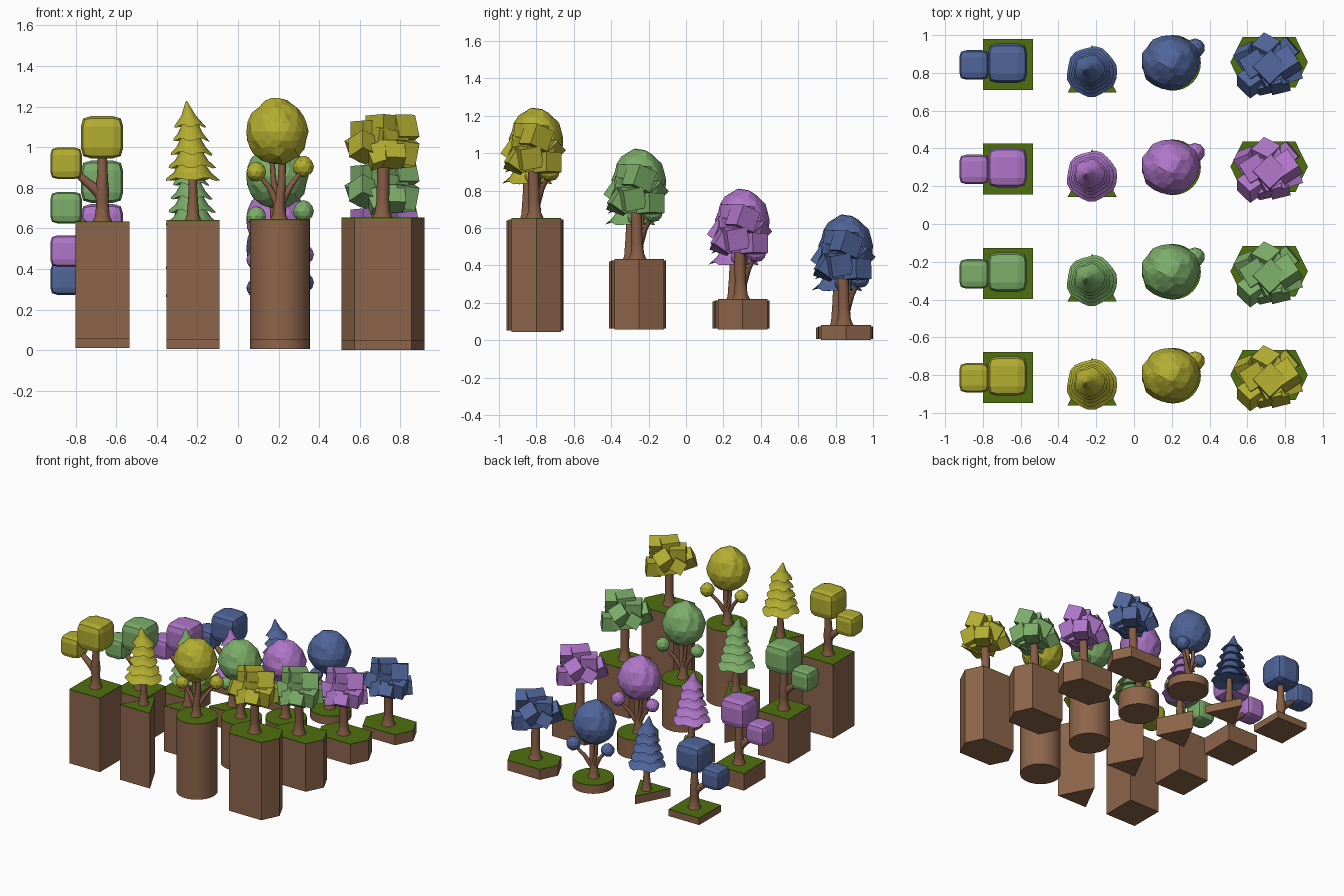
import bpy, bmesh, math, random
from mathutils import Vector, Euler

if "Cube" in bpy.data.objects:
    bpy.data.objects.remove(bpy.data.objects["Cube"])


def material(name, rgb):
    m = bpy.data.materials.new(name)
    m.diffuse_color = (*rgb, 1)
    m.use_nodes = True
    m.node_tree.nodes["Principled BSDF"].inputs["Base Color"].default_value = m.diffuse_color
    return m


SOIL = material("soil", (0.27, 0.13, 0.07))
BARK = material("bark", (0.24, 0.11, 0.06))
GRASS = material("grass", (0.08, 0.16, 0.005))
YELLOW = material("yellow_leaves", (0.45, 0.42, 0.03))
GREEN = material("green_leaves", (0.2, 0.42, 0.14))
PURPLE = material("purple_leaves", (0.43, 0.18, 0.58))
BLUE = material("blue_leaves", (0.08, 0.13, 0.32))


def finish(bm, name, mat, offset, smooth=False):
    bmesh.ops.recalc_face_normals(bm, faces=bm.faces[:])
    me = bpy.data.meshes.new(name)
    if smooth:
        for f in bm.faces:
            f.smooth = len(f.verts) == 4
    bm.to_mesh(me)
    bm.free()
    me.materials.append(mat)
    ob = bpy.data.objects.new(name, me)
    ob.location = offset
    bpy.context.collection.objects.link(ob)
    return ob


def loft(bm, rings):
    """Skin a list of equal-length vertex rings and cap both ends."""
    vs = [[bm.verts.new(p) for p in r] for r in rings]
    n = len(vs[0])
    for a, b in zip(vs, vs[1:]):
        for i in range(n):
            j = (i + 1) % n
            bm.faces.new((a[i], a[j], b[j], b[i]))
    bm.faces.new(vs[0][::-1])
    bm.faces.new(vs[-1])


def prism(name, outline, z0, z1, mat, offset, smooth=False):
    bm = bmesh.new()
    loft(bm, [[(x, y, z) for x, y in outline] for z in (z0, z1)])
    finish(bm, name, mat, offset, smooth)


def tube(name, pts, offset, n=10):
    """Tapered limb through points (x, y, z, radius)."""
    bm = bmesh.new()
    rings = []
    for i, p in enumerate(pts):
        a, b = pts[max(i - 1, 0)], pts[min(i + 1, len(pts) - 1)]
        t = (Vector(b[:3]) - Vector(a[:3])).normalized()
        if i == 0 and t.z > 0.9:
            t = Vector((0, 0, 1))
        u = t.cross(Vector((0, 1, 0))).normalized()
        v = t.cross(u)
        rings.append([Vector(p[:3]) + p[3] * (math.cos(k * math.tau / n) * u + math.sin(k * math.tau / n) * v)
                      for k in range(n)])
    loft(bm, rings)
    finish(bm, name, BARK, offset, True)


def puffy_cube(name, c, h, mat, offset):
    """Cube with bulged faces and blunted edges."""
    bm = bmesh.new()
    bmesh.ops.create_cube(bm, size=2)
    bmesh.ops.subdivide_edges(bm, edges=bm.edges[:], cuts=2, use_grid_fill=True)
    for v in bm.verts:
        ext = sum(abs(k) > 0.9 for k in v.co)
        full = (1, 1, 0.89, 0.82)[ext]
        v.co = Vector([math.copysign(full if abs(k) > 0.9 else 0.52, k) for k in v.co]) * h + Vector(c)
    finish(bm, name, mat, offset)


def blob(name, c, r, mat, offset, sub, seed):
    """Faceted egg-shaped leaf ball."""
    rnd = random.Random(seed)
    bm = bmesh.new()
    bmesh.ops.create_icosphere(bm, subdivisions=sub, radius=1)
    for v in bm.verts:
        p = v.co * rnd.uniform(0.97, 1.05)
        taper = 1 - 0.12 * max(p.z, 0)
        v.co = (c[0] + p.x * r[0] * taper, c[1] + p.y * r[1] * taper, c[2] + p.z * r[2])
    finish(bm, name, mat, offset)


def skirt(name, x, y, tier, lean, mat, offset, seed, n=22):
    """Jagged cone tier of the pine."""
    z0, r0, z1, r1 = tier
    rnd = random.Random(seed)
    rings = [[], [], [], []]
    for k in range(n):
        a = k * math.tau / n
        c, s = math.cos(a), math.sin(a)
        jag = (k // 2 % 2) * 0.012 + rnd.uniform(0, 0.006)
        rr = r0 - jag * 0.6
        mid = r1 + (r0 - r1) * 0.42
        zm = z0 + (z1 - z0) * 0.45
        for ring, r, z, dx in ((0, r0 * 0.55, z0 + 0.025, 0), (1, rr, z0 + jag, 0),
                               (2, mid, zm, lean * 0.4), (3, r1, z1, lean)):
            rings[ring].append((x + dx + r * c, y + r * s, z))
    bm = bmesh.new()
    loft(bm, rings)
    finish(bm, name, mat, offset)


# Pedestal outlines (x, y) in the front row, with their top and bottom lift
Y = -0.812
square = [(-0.80, Y - 0.135), (-0.535, Y - 0.135), (-0.535, Y + 0.135), (-0.80, Y + 0.135)]
triangle = [(-0.352, -0.961), (-0.091, -0.961), (-0.222, -0.708)]
circle = [(0.207 + 0.147 * math.cos(k * math.tau / 32), -0.803 + 0.147 * math.sin(k * math.tau / 32))
          for k in range(32)]
hexagon = [(0.715 + sx, -0.80 + sy) for sx, sy in
           ((0.205, 0), (0.14, 0.133), (-0.14, 0.133), (-0.205, 0), (-0.14, -0.133), (0.14, -0.133))]
PEDESTALS = [("square", square, 0.635, 0.010), ("triangle", triangle, 0.64, 0.006),
             ("round", circle, 0.645, 0.006), ("hexagon", hexagon, 0.653, 0)]

PINE = [(0.832, 0.138, 0.925, 0.06), (0.895, 0.122, 0.985, 0.052), (0.96, 0.107, 1.05, 0.046),
        (1.028, 0.093, 1.115, 0.04), (1.095, 0.082, 1.227, 0.003)]

# Cube clusters: x, y, z, half size
CUBES = [(0.72, -0.83, 1.09, 0.065), (0.635, -0.81, 1.07, 0.058), (0.805, -0.80, 1.085, 0.058),
         (0.60, -0.765, 1.0, 0.047), (0.62, -0.90, 1.0, 0.053), (0.70, -0.735, 1.03, 0.055),
         (0.815, -0.84, 0.98, 0.057), (0.765, -0.895, 0.965, 0.05), (0.69, -0.905, 0.96, 0.05),
         (0.80, -0.74, 0.95, 0.053), (0.72, -0.82, 1.0, 0.085)]

# Rows: colour name, leaves, y shift, z shift, pedestal bottom
ROWS = [("yellow", YELLOW, 0, 0, 0.045), ("green", GREEN, 0.55, -0.219, 0.058),
        ("purple", PURPLE, 1.103, -0.433, 0.058), ("blue", BLUE, 1.656, -0.571, 0.0)]

for row, leaf, dy, dz, bottom in ROWS:
    off = (0, dy, dz)
    # Pedestals with grass tops
    for name, outline, top, lift in PEDESTALS:
        rnd = name == "round"
        prism(f"{row}_{name}_pedestal", outline, bottom + lift - dz, top - 0.006, SOIL, off, rnd)
        prism(f"{row}_{name}_grass", outline, top - 0.006, top, GRASS, off, rnd)

    # Block tree with a side branch
    tube(f"{row}_block_trunk", [(-0.668, -0.807, 0.63, 0.05), (-0.668, -0.807, 0.66, 0.036),
         (-0.668, -0.807, 0.73, 0.03), (-0.672, -0.807, 0.78, 0.037), (-0.668, -0.807, 0.85, 0.027),
         (-0.668, -0.805, 1.0, 0.021)], off)
    tube(f"{row}_block_branch", [(-0.665, -0.808, 0.755, 0.03), (-0.71, -0.81, 0.80, 0.025),
         (-0.77, -0.812, 0.85, 0.018), (-0.83, -0.814, 0.90, 0.014)], off)
    puffy_cube(f"{row}_block_crown", (-0.67, -0.805, 1.049), 0.104, leaf, off)
    puffy_cube(f"{row}_block_side_leaf", (-0.847, -0.814, 0.921), 0.078, leaf, off)

    # Pine tree
    tube(f"{row}_pine_trunk", [(-0.222, -0.852, 0.635, 0.042), (-0.222, -0.852, 0.67, 0.03),
         (-0.222, -0.852, 0.76, 0.023), (-0.224, -0.85, 0.9, 0.018)], off)
    for i, tier in enumerate(PINE):
        skirt(f"{row}_pine_tier_{i + 1}", -0.224 - 0.003 * i, -0.85 + 0.003 * i, tier,
              -0.018 if i == 4 else -0.003, leaf, off, i)

    # Round tree with forked branches
    tube(f"{row}_round_trunk", [(0.203, -0.805, 0.64, 0.046), (0.203, -0.805, 0.67, 0.033),
         (0.203, -0.805, 0.73, 0.027), (0.215, -0.803, 0.82, 0.02), (0.22, -0.80, 1.0, 0.016)], off)
    for side, path in (("left", [(0.2, -0.805, 0.71, 0.02), (0.155, -0.81, 0.80, 0.014), (0.10, -0.815, 0.87, 0.01)]),
                       ("right", [(0.21, -0.80, 0.72, 0.02), (0.26, -0.77, 0.81, 0.014), (0.32, -0.73, 0.89, 0.01)]),
                       ("inner", [(0.2, -0.80, 0.74, 0.018), (0.175, -0.79, 0.83, 0.014), (0.165, -0.79, 0.98, 0.012)])):
        tube(f"{row}_round_{side}_branch", path, off, 8)
    blob(f"{row}_round_crown", (0.193, -0.80, 1.078), (0.153, 0.145, 0.163), leaf, off, 3, 4)
    blob(f"{row}_round_left_leaf", (0.09, -0.815, 0.88), (0.05, 0.05, 0.049), leaf, off, 2, 7)
    blob(f"{row}_round_right_leaf", (0.323, -0.725, 0.905), (0.052, 0.052, 0.053), leaf, off, 2, 9)

    # Cube cluster tree
    tube(f"{row}_cluster_trunk", [(0.712, -0.81, 0.645, 0.055), (0.712, -0.81, 0.68, 0.038),
         (0.714, -0.812, 0.74, 0.031), (0.715, -0.815, 0.86, 0.031), (0.72, -0.82, 0.98, 0.03)], off)
    rnd = random.Random(11)
    bm = bmesh.new()
    for x, y, z, h in CUBES:
        m = Euler((rnd.uniform(-0.6, 0.6), rnd.uniform(-0.6, 0.6), rnd.uniform(0.2, 0.8))).to_matrix().to_4x4()
        m.translation = (x, y, z)
        bmesh.ops.create_cube(bm, size=2 * h, matrix=m)
    finish(bm, f"{row}_cluster_leaves", leaf, off)
